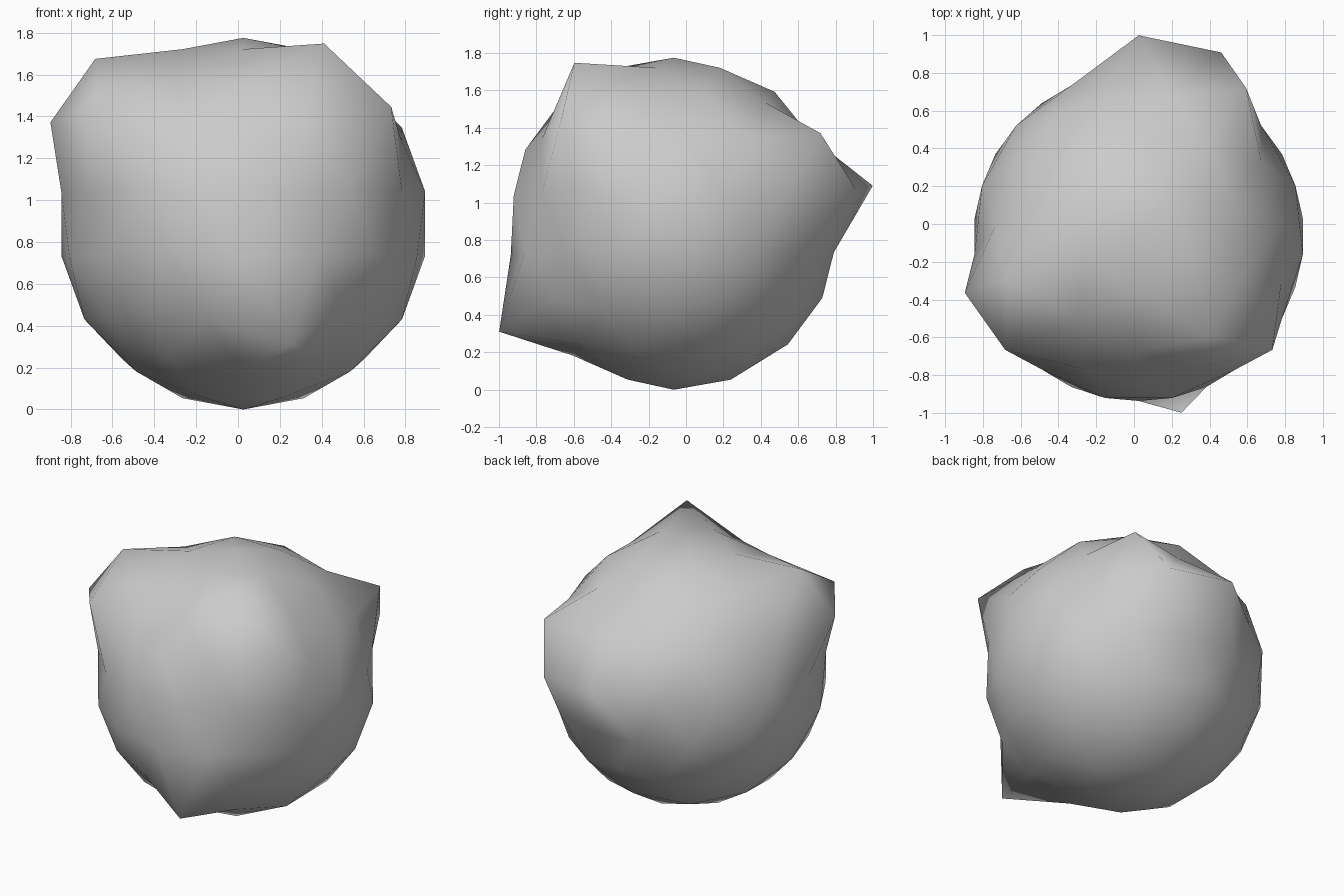
import bpy
import bmesh
from math import radians
from mathutils import Matrix, Vector

old = bpy.data.objects.get("Cube")
if old:
    bpy.data.objects.remove(old, do_unlink=True)

RADIUS = 0.8875
CENTRE = Vector((0.025, -0.065, RADIUS))

# Stone colour
stone = bpy.data.materials.new("stone_grey")
stone.use_nodes = True
GREY = (0.6, 0.6, 0.6, 1)
stone.diffuse_color = GREY
stone.node_tree.nodes["Principled BSDF"].inputs["Base Color"].default_value = GREY

# Round body: icosahedron with each edge cut in three
bm = bmesh.new()
bmesh.ops.create_icosphere(bm, subdivisions=1, radius=1,
                           matrix=Matrix.Rotation(radians(-90), 4, "Z"))
bmesh.ops.subdivide_edges(bm, edges=bm.edges[:], cuts=2, use_grid_fill=True)
bmesh.ops.triangulate(bm, faces=bm.faces[:])
for v in bm.verts:
    v.co.normalize()

# Knobs: direction of each pulled corner and how far it is pulled
KNOBS = [
    ((0.20, -0.83, -0.51), 1.263),   # low front spike
    ((0, 0.98, 0.19), 1.22),         # rear ridge
    ((0.40, 0.90, 0.17), 1.22),
    ((0.53, 0.72, 0.45), 1.22),
    ((0.36, -0.49, 0.79), 1.22),     # upper front ridge
    ((0.65, -0.56, 0.51), 1.22),
    ((-0.85, -0.28, 0.45), 1.22),    # upper side shoulder
    ((-0.65, -0.21, 0.73), 1.22),
    ((-0.65, -0.56, 0.51), 1.22),
]
corners = [max(bm.verts, key=lambda v: v.co.dot(Vector(d))) for d, _ in KNOBS]
for corner, (_, pull) in zip(corners, KNOBS):
    corner.co *= pull

for v in bm.verts:
    v.co = v.co * RADIUS + CENTRE
bmesh.ops.recalc_face_normals(bm, faces=bm.faces[:])
for f in bm.faces:
    f.smooth = True

mesh = bpy.data.meshes.new("boulder")
bm.to_mesh(mesh)
bm.free()
mesh.materials.append(stone)
bpy.context.collection.objects.link(bpy.data.objects.new("boulder", mesh))
